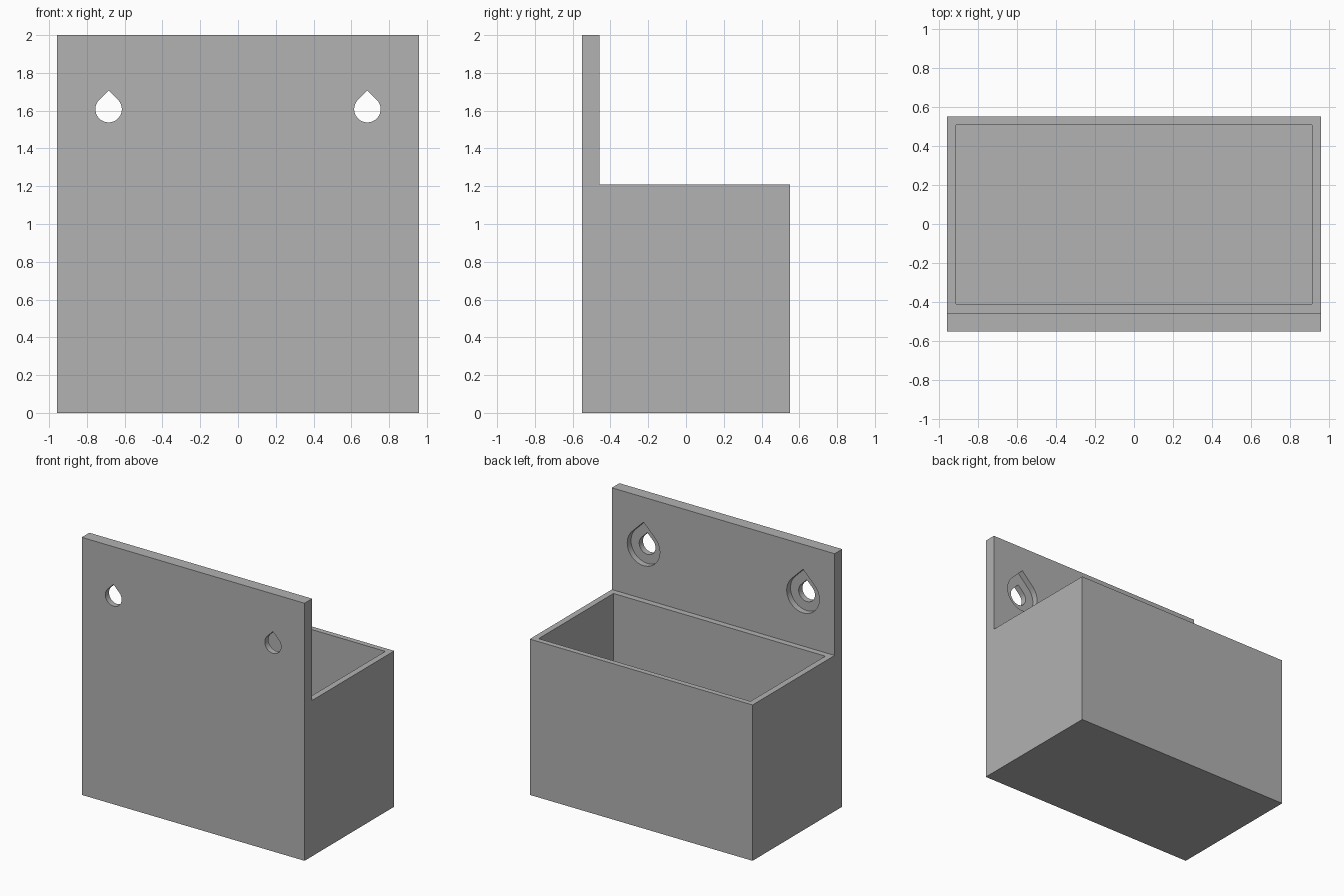
import bpy, bmesh
from math import sin, cos, pi, radians
from mathutils import Vector

if "Cube" in bpy.data.objects:
    bpy.data.objects.remove(bpy.data.objects["Cube"])

# Main dimensions
HALF_W, HALF_D = 0.957, 0.55
HEIGHT, BOX_H = 2.0, 1.21
PLATE, WALL = 0.093, 0.047
HOLE_X, HOLE_Z = 0.685, 1.608
PLATE_FRONT = -HALF_D + PLATE

grey = bpy.data.materials.new("light grey")
grey.use_nodes = True
colour = (0.445, 0.445, 0.445, 1)
grey.diffuse_color = colour
grey.node_tree.nodes["Principled BSDF"].inputs["Base Color"].default_value = colour


def prism(name, outline, sweep):
    """Closed solid made by sweeping a flat outline along a vector."""
    bm = bmesh.new()
    face = bm.faces.new([bm.verts.new(p) for p in outline])
    out = bmesh.ops.extrude_face_region(bm, geom=[face])
    moved = [v for v in out["geom"] if isinstance(v, bmesh.types.BMVert)]
    bmesh.ops.translate(bm, verts=moved, vec=Vector(sweep))
    bmesh.ops.recalc_face_normals(bm, faces=bm.faces)
    mesh = bpy.data.meshes.new(name)
    bm.to_mesh(mesh)
    bm.free()
    mesh.materials.append(grey)
    obj = bpy.data.objects.new(name, mesh)
    bpy.context.collection.objects.link(obj)
    return obj


def teardrop(name, x, radius, y0, y1, steps=40):
    """Round hole cutter with a pointed top."""
    arc = [pi * 0.75 + 1.5 * pi * i / steps for i in range(steps + 1)]
    pts = [(x + radius * cos(a), y0, HOLE_Z + radius * sin(a)) for a in arc]
    pts.append((x, y0, HOLE_Z + radius * 2 ** 0.5))
    return prism(name, pts, (0, y1 - y0, 0))


def cut(target, cutter):
    cutter.hide_render = True
    mod = target.modifiers.new(cutter.name, 'BOOLEAN')
    mod.operation, mod.solver, mod.object = 'DIFFERENCE', 'EXACT', cutter
    bpy.ops.object.modifier_apply(modifier=mod.name)
    bpy.data.objects.remove(cutter)


# Box and tall mounting plate as one L-shaped profile
profile = [(-HALF_D, 0), (HALF_D, 0), (HALF_D, BOX_H),
           (PLATE_FRONT, BOX_H), (PLATE_FRONT, HEIGHT), (-HALF_D, HEIGHT)]
holder = prism("wall_box", [(-HALF_W, y, z) for y, z in profile], (2 * HALF_W, 0, 0))
bpy.context.view_layer.objects.active = holder
holder.select_set(True)

# Open cavity
ix, y0, y1 = HALF_W - WALL, PLATE_FRONT + WALL, HALF_D - WALL + 0.005
floor = [(-ix, y0, WALL), (ix, y0, WALL), (ix, y1, WALL), (-ix, y1, WALL)]
cut(holder, prism("cavity_cutter", floor, (0, 0, BOX_H)))

# Screw holes with a wider recess on the box side
for side in (-1, 1):
    x = side * HOLE_X
    cut(holder, teardrop("screw_hole_cutter", x, 0.07, -HALF_D - 0.1, 0))
    cut(holder, teardrop("recess_cutter", x, 0.14, PLATE_FRONT - 0.047, 0))

bpy.ops.object.shade_smooth_by_angle(angle=radians(30))
